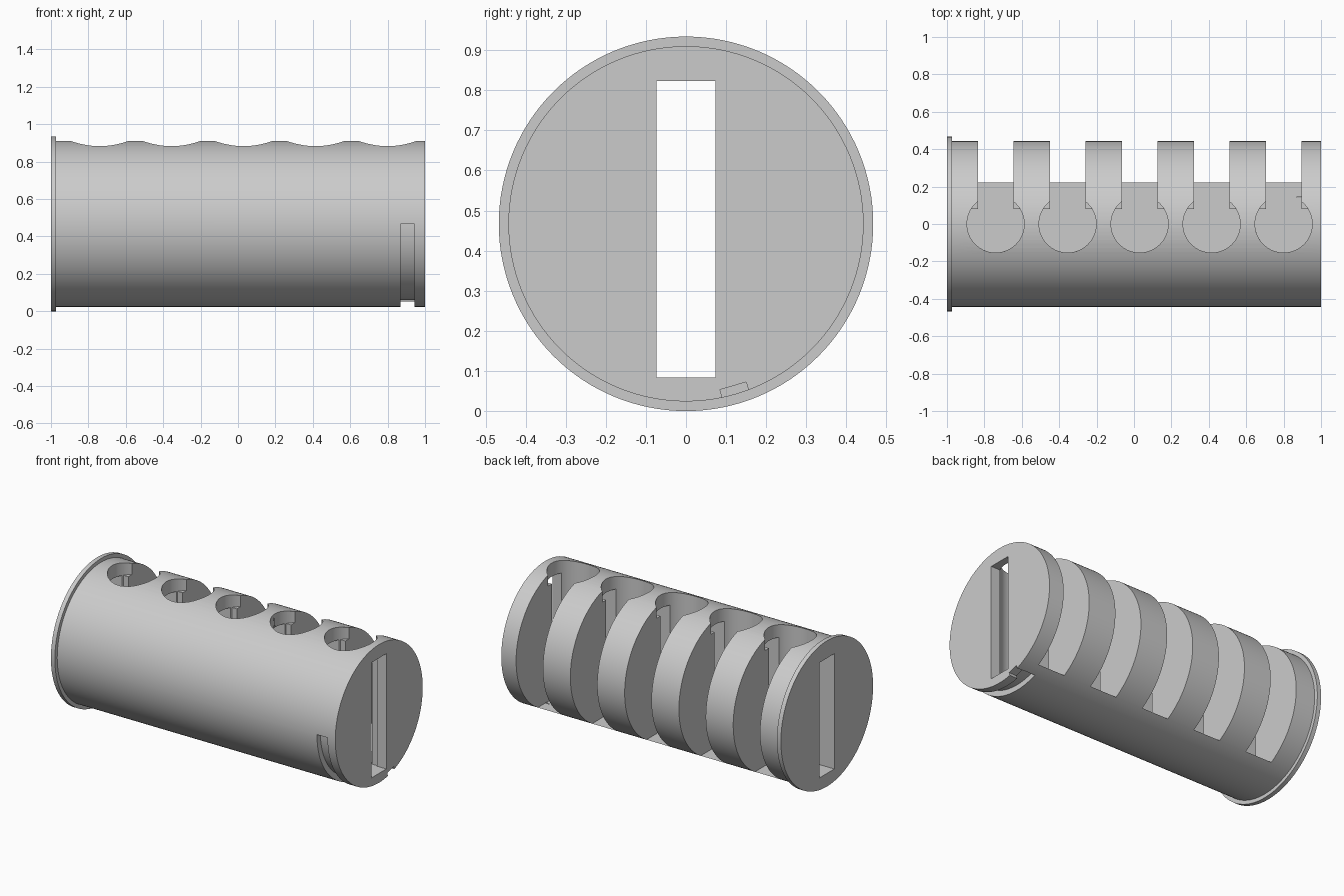
import bpy, bmesh
from math import sin, cos, pi, radians, asin
from mathutils import Vector

if "Cube" in bpy.data.objects:
    bpy.data.objects.remove(bpy.data.objects["Cube"])

AXIS_Z = 0.467
BODY_R = 0.443
FLOOR_Z, KEY_TOP = 0.084, 0.823
KEY_HALF = 0.074
HOLE_R, LEDGE_Y = 0.153, 0.081
PITCH, SLOT_HALF = 0.385, 0.095


def prism(name, outline, direction):
    """Extrude a closed outline of 3D points along a direction."""
    bm = bmesh.new()
    face = bm.faces.new([bm.verts.new(p) for p in outline])
    grown = bmesh.ops.extrude_face_region(bm, geom=[face])["geom"]
    verts = [g for g in grown if isinstance(g, bmesh.types.BMVert)]
    bmesh.ops.translate(bm, verts=verts, vec=Vector(direction))
    bmesh.ops.recalc_face_normals(bm, faces=bm.faces)
    mesh = bpy.data.meshes.new(name)
    bm.to_mesh(mesh)
    bm.free()
    obj = bpy.data.objects.new(name, mesh)
    bpy.context.collection.objects.link(obj)
    return obj


def box(name, x0, x1, y0, y1, z0, z1):
    return prism(name, [(x0, y0, z0), (x0, y1, z0), (x0, y1, z1), (x0, y0, z1)],
                 (x1 - x0, 0, 0))


def ring_point(x, radius, angle):
    """Point around the long axis; angle is measured from the bottom toward the back."""
    return (x, radius * sin(angle), AXIS_Z - radius * cos(angle))


# Body with a thin flange, turned around the long axis
def turned_body(name, profile, segments=128):
    bm = bmesh.new()
    rings = [[bm.verts.new(ring_point(x, r, 2 * pi * i / segments))
              for i in range(segments)] for x, r in profile]
    for a, b in zip(rings, rings[1:]):
        for i in range(segments):
            j = (i + 1) % segments
            bm.faces.new((a[i], a[j], b[j], b[i]))
    bm.faces.new(rings[0])
    bm.faces.new(rings[-1])
    bmesh.ops.recalc_face_normals(bm, faces=bm.faces)
    mesh = bpy.data.meshes.new(name)
    bm.to_mesh(mesh)
    bm.free()
    obj = bpy.data.objects.new(name, mesh)
    bpy.context.collection.objects.link(obj)
    return obj


body = turned_body("cylinder_body", [(-1, 0.467), (-0.972, 0.467),
                                     (-0.972, BODY_R), (1, BODY_R)])

# Keyway running the full length
cutters = [box("keyway_cutter", -1.1, 1.1, -KEY_HALF, KEY_HALF, FLOOR_Z, KEY_TOP)]

for i in range(5):
    x = (i - 2) * PITCH + 0.03
    # Slot open to the back
    cutters.append(box("slot_cutter", x - SLOT_HALF, x + SLOT_HALF, 0, 0.6, FLOOR_Z, 1.1))
    # Round hole at the top, leaving a ledge at the back
    rim = [(x + HOLE_R * cos(2 * pi * k / 64), HOLE_R * sin(2 * pi * k / 64), KEY_TOP)
           for k in range(64)]
    cutters.append(prism("round_hole_cutter", rim, (0, 0, 0.3)))
    # Deep part of the hole, cut flat behind the keyway
    start = pi - asin(LEDGE_Y / HOLE_R)
    sweep = 3 * pi - start - start
    sweep = 2 * pi - (pi - 2 * asin(LEDGE_Y / HOLE_R))
    deep = [(x + HOLE_R * cos(start + sweep * k / 48),
             HOLE_R * sin(start + sweep * k / 48), FLOOR_Z) for k in range(49)]
    cutters.append(prism("deep_hole_cutter", deep, (0, 0, 0.8)))

# Quarter-turn groove near the open end
G0, G1 = 0.87, 0.945
angles = [radians(-90 + 110.8 * k / 40) for k in range(41)]
sector = [ring_point(G0, 0.408, a) for a in angles]
sector += [ring_point(G0, 0.48, a) for a in reversed(angles)]
cutters.append(prism("groove_cutter", sector, (G1 - G0, 0, 0)))

# Shallow entry channel from the end face into the groove
tilt = radians(16.2)
out = Vector((0, sin(tilt), -cos(tilt)))
side = Vector((0, cos(tilt), sin(tilt))) * 0.034
hub = Vector((G0 + 0.01, 0, AXIS_Z))
entry = [hub + out * 0.421 - side, hub + out * 0.421 + side,
         hub + out * 0.48 + side, hub + out * 0.48 - side]
cutters.append(prism("entry_cutter", entry, (0.3, 0, 0)))

# Apply the cuts
bpy.context.view_layer.objects.active = body
for cutter in cutters:
    cutter.hide_render = True
    mod = body.modifiers.new("cut", "BOOLEAN")
    mod.operation = "DIFFERENCE"
    mod.solver = "EXACT"
    mod.object = cutter
    bpy.ops.object.modifier_apply(modifier=mod.name)
    bpy.data.objects.remove(cutter)

# Plain grey finish
grey = bpy.data.materials.new("plain grey")
grey.use_nodes = True
colour = (0.6, 0.6, 0.6, 1)
grey.diffuse_color = colour
grey.node_tree.nodes["Principled BSDF"].inputs["Base Color"].default_value = colour
body.data.materials.clear()
body.data.materials.append(grey)

bpy.ops.object.select_all(action="DESELECT")
body.select_set(True)
bpy.ops.object.shade_smooth_by_angle(angle=radians(30))
